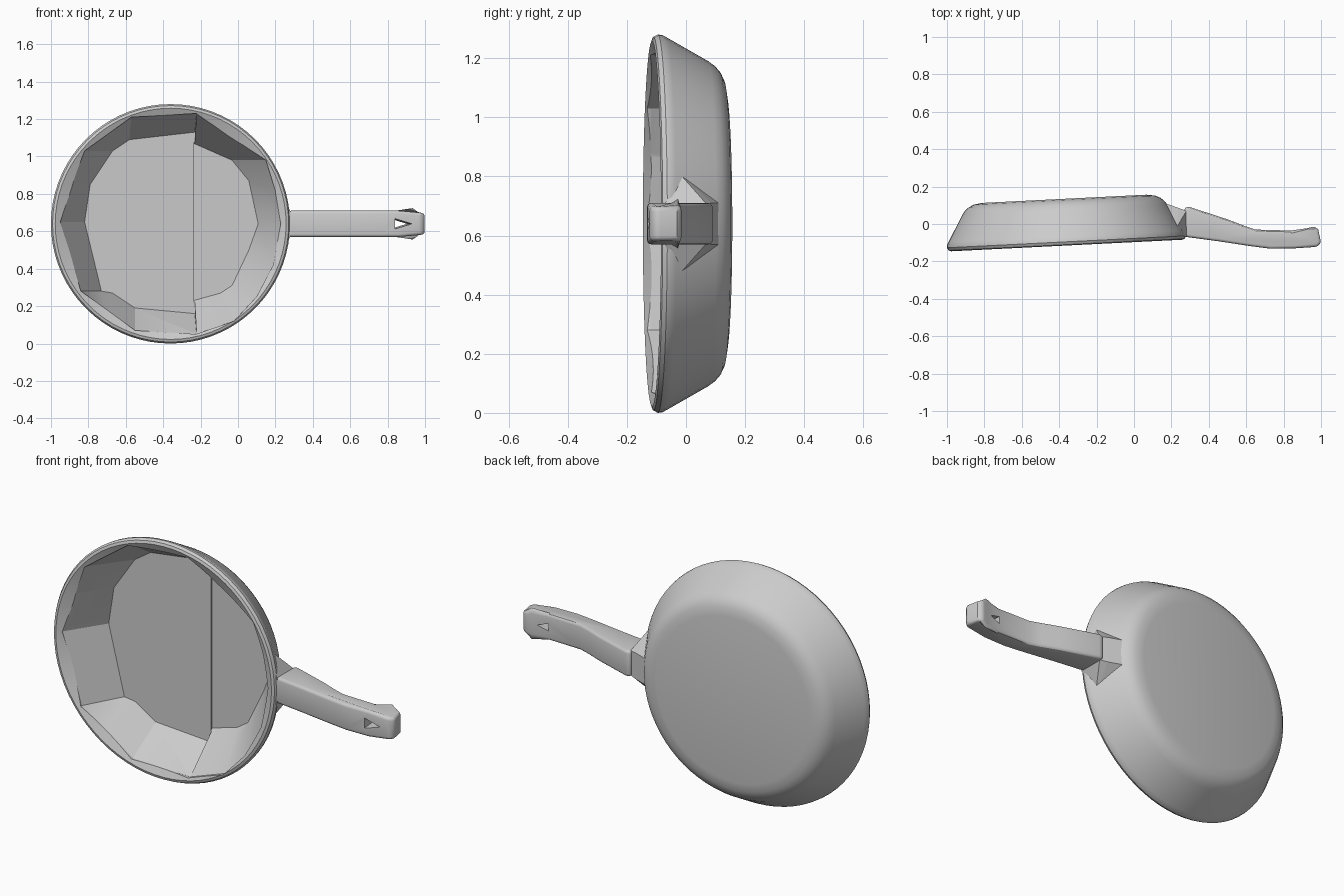
import bpy, bmesh
from math import cos, sin, pi, radians
from mathutils import Matrix, Vector

cube = bpy.data.objects.get("Cube")
if cube:
    bpy.data.objects.remove(cube, do_unlink=True)

PAN_MATRIX = Matrix.Translation((-0.36, -0.115, 0.64)) @ Matrix.Rotation(0.05, 4, 'Z')
MID_Z = 0.64


def finish(name, bm):
    bmesh.ops.recalc_face_normals(bm, faces=bm.faces)
    mesh = bpy.data.meshes.new(name)
    bm.to_mesh(mesh)
    bm.free()
    obj = bpy.data.objects.new(name, mesh)
    bpy.context.collection.objects.link(obj)
    return obj


def loft(name, rings, matrix=None):
    """Skin a stack of equal-length rings and cap both ends."""
    bm = bmesh.new()
    loops = [[bm.verts.new(p) for p in ring] for ring in rings]
    for low, high in zip(loops, loops[1:]):
        for i in range(len(low)):
            j = (i + 1) % len(low)
            bm.faces.new((low[i], low[j], high[j], high[i]))
    bm.faces.new(loops[0])
    bm.faces.new(loops[-1])
    if matrix:
        bm.transform(matrix)
    return finish(name, bm)


def apply_modifier(obj, kind, **settings):
    mod = obj.modifiers.new(kind.title(), kind)
    for key, value in settings.items():
        setattr(mod, key, value)
    bpy.ops.object.select_all(action='DESELECT')
    bpy.context.view_layer.objects.active = obj
    obj.select_set(True)
    bpy.ops.object.modifier_apply(modifier=mod.name)


def cut(obj, cutter):
    cutter.hide_render = True
    apply_modifier(obj, 'BOOLEAN', object=cutter, operation='DIFFERENCE', solver='EXACT')
    bpy.data.objects.remove(cutter, do_unlink=True)


def smooth(obj, angle):
    bpy.ops.object.select_all(action='DESELECT')
    bpy.context.view_layer.objects.active = obj
    obj.select_set(True)
    bpy.ops.object.shade_smooth_by_angle(angle=radians(angle))


def circle(radius, depth, count=72):
    return [(radius * cos(2 * pi * i / count), depth, radius * sin(2 * pi * i / count))
            for i in range(count)]


# Pan body: turned outer shell, from the rim lip to the rounded base
profile = [(0.55, 0.03), (0.6, 0.008), (0.618, 0), (0.632, 0.005), (0.64, 0.02),
           (0.638, 0.035), (0.63, 0.05), (0.55, 0.19), (0.534, 0.212), (0.513, 0.23),
           (0.485, 0.243), (0.44, 0.25)]
pan = loft("pan_body", [circle(r, d) for r, d in profile], PAN_MATRIX)

# Faceted interior: two half bowls with slightly different floors
left_rim = [(-.22, 1.23), (-.57, 1.21), (-.82, 1.03), (-.88, .87), (-.95, .65),
            (-.84, .28), (-.7, .18), (-.55, .07), (-.22, .05)]
left_floor = [(-.22, 1.13), (-.57, 1.09), (-.66, 1.03), (-.78, .85), (-.81, .65),
              (-.72, .28), (-.66, .27), (-.54, .19), (-.22, .16)]
right_rim = [(-.225, .05), (-.02, .12), (.1, .25), (.19, .42), (.23, .64),
             (.2, .82), (.15, .98), (-.225, 1.23)]
right_floor = [(-.225, .23), (-.08, .27), (-.02, .31), (.07, .5), (.12, .64),
               (.07, .87), (-.02, .98), (-.225, 1.07)]


def bowl_ring(points, depth):
    return [(x + 0.36, depth, z - MID_Z) for x, z in points]


for rim, floor, depth in ((left_rim, left_floor, 0.215), (right_rim, right_floor, 0.228)):
    cut(pan, loft("bowl_cutter", [bowl_ring(rim, -0.1), bowl_ring(rim, 0.02),
                                  bowl_ring(floor, depth)], PAN_MATRIX))
smooth(pan, 24)

# Neck: flared bracket joining the wall to the handle
neck_half = [(0.215, -0.04, 0.19), (0.25, -0.06, 0.08), (0.17, 0.11, 0.07),
             (0.28, -0.07, 0.068), (0.24, 0.085, 0.07), (0.28, 0.07, 0.066)]
bm = bmesh.new()
for x, y, z in neck_half:
    for side in (-1, 1):
        bm.verts.new((x, y, MID_Z + side * z))
bmesh.ops.convex_hull(bm, input=bm.verts)
neck = finish("handle_neck", bm)

# Handle: bent side profile with rounded edges
outline = [(0.27, -0.068), (0.45, -0.092), (0.62, -0.118), (0.73, -0.132), (0.86, -0.13),
           (0.98, -0.122), (1.0, -0.1), (0.985, -0.03), (0.965, -0.012), (0.93, -0.022),
           (0.84, -0.035), (0.65, -0.03), (0.59, -0.01), (0.5, 0.025), (0.3, 0.09),
           (0.27, 0.09)]
handle = loft("handle", [[(x, y, MID_Z + z) for x, y in outline] for z in (-0.07, 0.07)])

# Round the tip corners before softening the long edges
bm = bmesh.new()
bm.from_mesh(handle.data)
for v in bm.verts:
    if v.co.x > 0.96:
        v.co.z = MID_Z + (v.co.z - MID_Z) * 0.82
bm.to_mesh(handle.data)
bm.free()
apply_modifier(handle, 'BEVEL', width=0.022, segments=3, limit_method='ANGLE',
               angle_limit=radians(40))

# Tapered triangular hanging hole
triangle = [Vector((0.84, 0, 0.03)), Vector((0.84, 0, -0.03)), Vector((0.94, 0, 0))]
anchor = triangle[0].lerp(triangle[1], 0.5)
rings = [[anchor.lerp(p, size) + Vector((0, y, MID_Z)) for p in triangle]
         for y, size in ((-0.2, 1.1), (0.02, 0.5))]
cut(handle, loft("hole_cutter", rings))
smooth(handle, 30)
